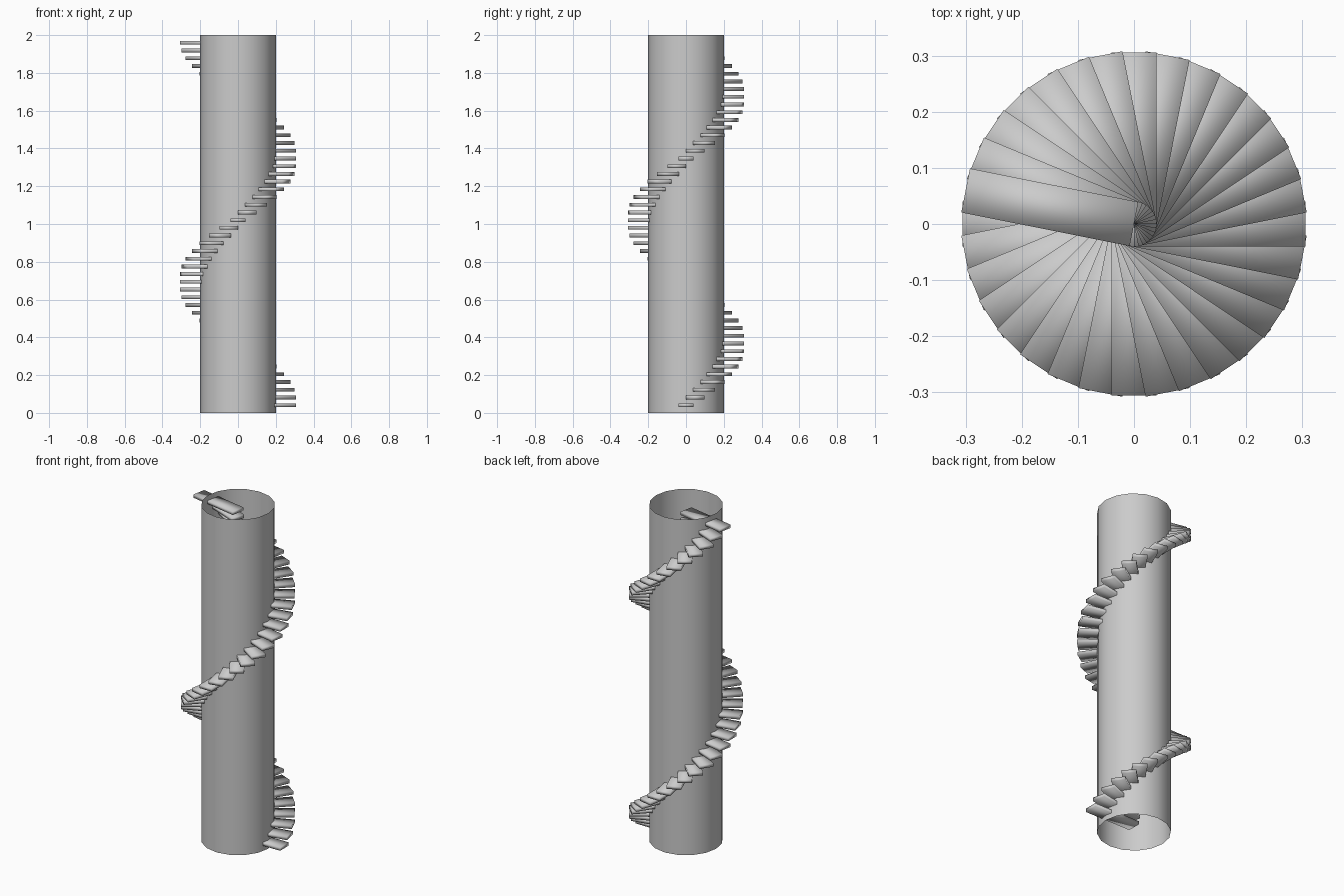
import bpy, math
from mathutils import Matrix, Vector

if "Cube" in bpy.data.objects:
    bpy.data.objects.remove(bpy.data.objects["Cube"])

COUNT = 48
STEP_ANGLE = math.radians(11.25)
RISE = 2 / 49
LENGTH, WIDTH, THICK = 0.306, 0.08, 0.02

# open central column
bpy.ops.mesh.primitive_cylinder_add(vertices=16, radius=0.2, depth=2,
                                    end_fill_type='NOTHING', location=(0, 0, 1))
column = bpy.context.object
column.name = "column"
bpy.ops.object.shade_smooth()

# spiral treads, each reaching out from the column axis
bpy.ops.mesh.primitive_cube_add(size=1)
tread = bpy.context.object
tread.name = "tread_01"
mesh = tread.data
mesh.name = "tread"
mesh.transform(Matrix.Translation((LENGTH / 2, 0, 0)) @
               Matrix.Diagonal((LENGTH, WIDTH, THICK, 1)))
bpy.ops.object.shade_smooth()

for i in range(COUNT):
    ob = tread if i == 0 else bpy.data.objects.new(f"tread_{i + 1:02d}", mesh)
    if i:
        bpy.context.collection.objects.link(ob)
    ob.location = Vector((0, 0, RISE * (i + 1)))
    ob.rotation_euler.z = STEP_ANGLE * i
